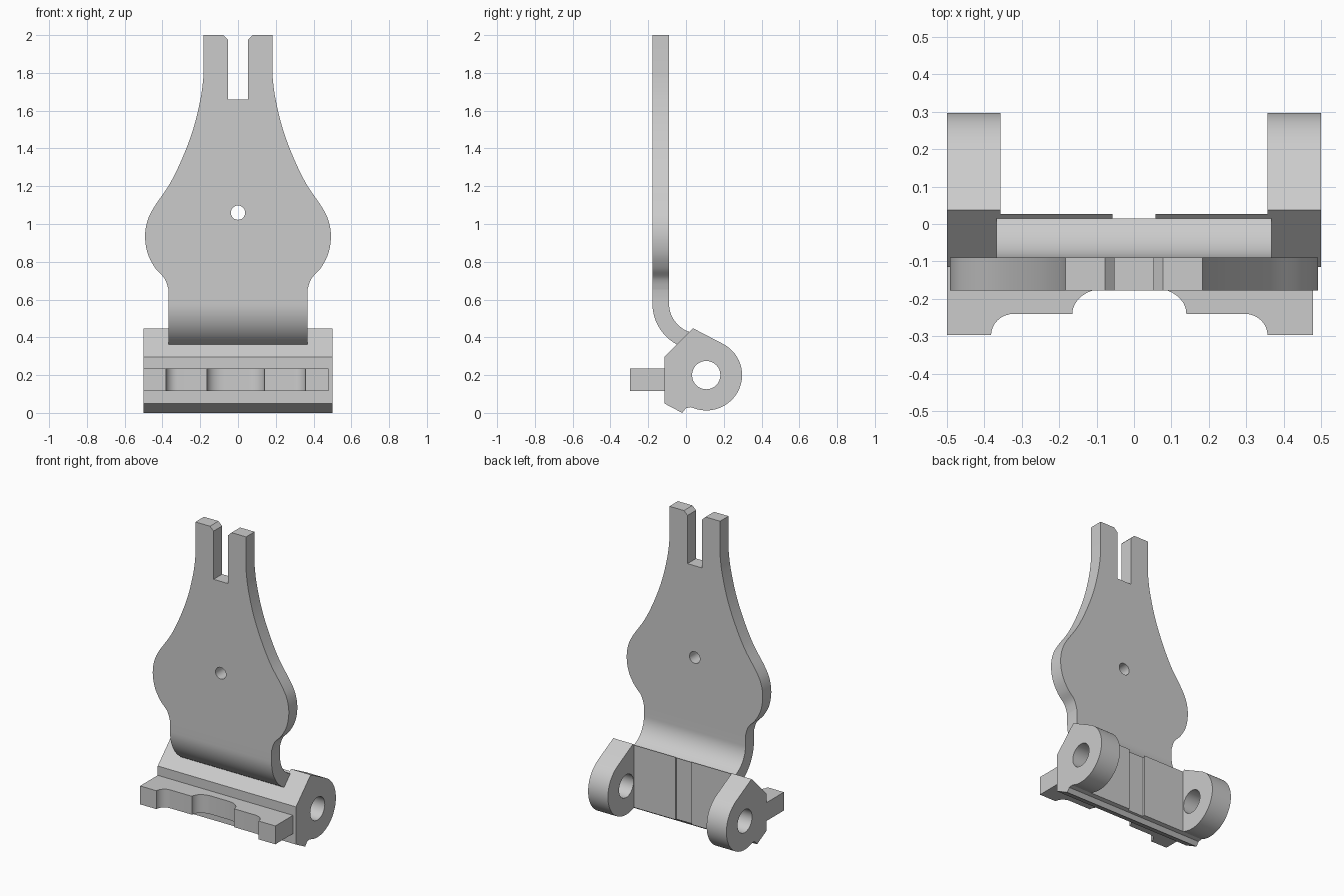
import bpy, bmesh
from math import sin, cos, radians
from mathutils import Vector

if "Cube" in bpy.data.objects:
    bpy.data.objects.remove(bpy.data.objects["Cube"])


def arc(cy, cz, ry, rz, a0, a1, n):
    """Points on an elliptical arc, angles in degrees."""
    angles = [radians(a0 + (a1 - a0) * i / n) for i in range(n + 1)]
    return [(cy + ry * cos(a), cz + rz * sin(a)) for a in angles]


def spline(pts, n=6):
    """Smooth Catmull-Rom curve through the points."""
    p = [Vector(q) for q in [pts[0]] + pts + [pts[-1]]]
    out = []
    for i in range(1, len(p) - 2):
        a, b, c, d = p[i - 1:i + 3]
        for k in range(n):
            t = k / n
            v = 0.5 * (2 * b + (c - a) * t + (2 * a - 5 * b + 4 * c - d) * t * t
                       + (3 * b - a - 3 * c + d) * t ** 3)
            out.append(tuple(v))
    return out + [pts[-1]]


def prism(name, pts, axis, lo, hi):
    """Extrude a closed 2D profile along the given axis from lo to hi."""
    place = {'x': lambda u, v, w: (w, u, v),
             'y': lambda u, v, w: (u, w, v),
             'z': lambda u, v, w: (u, v, w)}[axis]
    bm = bmesh.new()
    face = bm.faces.new([bm.verts.new(place(u, v, lo)) for u, v in pts])
    ext = bmesh.ops.extrude_face_region(bm, geom=[face])
    shift = Vector(place(0, 0, hi - lo))
    for e in ext['geom']:
        if isinstance(e, bmesh.types.BMVert):
            e.co += shift
    bmesh.ops.recalc_face_normals(bm, faces=bm.faces)
    mesh = bpy.data.meshes.new(name)
    bm.to_mesh(mesh)
    bm.free()
    ob = bpy.data.objects.new(name, mesh)
    bpy.context.collection.objects.link(ob)
    return ob


def select(ob):
    bpy.ops.object.select_all(action='DESELECT')
    ob.select_set(True)
    bpy.context.view_layer.objects.active = ob


def boolean(ob, cutter, op='DIFFERENCE'):
    select(ob)
    mod = ob.modifiers.new("cut", 'BOOLEAN')
    mod.operation, mod.solver, mod.object = op, 'EXACT', cutter
    bpy.ops.object.modifier_apply(modifier=mod.name)
    bpy.data.objects.remove(cutter)


def rect(u0, v0, u1, v1):
    return [(u0, v0), (u1, v0), (u1, v1), (u0, v1)]


# Hinge body: full-width side profile, cleared between the two ears
body_profile = ([(-0.115, 0.05), (-0.115, 0.296), (0.037, 0.448)]
                + arc(0.107, 0.2, 0.19, 0.187, 62, -105, 32)
                + [(0.025, 0.03), (0.0, 0.025), (-0.02, 0.0)])
body = prism("hinge_body", body_profile, 'x', -0.5, 0.5)
boolean(body, prism("ear_gap", rect(0.027, -0.2, 0.5, 0.7), 'x', -0.357, 0.357))
boolean(body, prism("back_groove", rect(0.014, -0.2, 0.2, 0.7), 'x', -0.058, 0.058))
boolean(body, prism("pin_hole", arc(0.107, 0.2, 0.075, 0.075, 0, 348.75, 31), 'x', -0.7, 0.7))

# Front flange: top outline with rounded notches
flange_outline = ([(-0.5, -0.1), (-0.5, -0.297)]
                  + arc(-0.32, -0.297, 0.062, 0.057, 180, 90, 8)
                  + arc(-0.075, -0.24, 0.09, 0.068, 180, 90, 8)
                  + arc(0.055, -0.24, 0.085, 0.068, 90, 0, 8)
                  + arc(0.295, -0.297, 0.062, 0.057, 90, 0, 8)
                  + [(0.478, -0.297), (0.478, -0.1)])
prism("front_flange", flange_outline, 'z', 0.115, 0.235)

# Upright plate: bent side profile trimmed by the front outline
plate_profile = ([(-0.178, 2.0)] + arc(0.07, 0.58, 0.248, 0.248, 180, 250, 16)
                 + arc(0.07, 0.58, 0.16, 0.16, 250, 180, 16) + [(-0.09, 2.0)])
plate = prism("bent_plate", plate_profile, 'x', -0.6, 0.6)
side = spline([(0.183, 1.78), (0.197, 1.67), (0.235, 1.51), (0.29, 1.36),
               (0.36, 1.215), (0.444, 1.09), (0.48, 1.015), (0.492, 0.93),
               (0.477, 0.84), (0.437, 0.765), (0.388, 0.71), (0.367, 0.65)])
half = ([(0.052, 1.66), (0.052, 1.975), (0.078, 2.0), (0.078, 2.1), (0.183, 2.1)]
        + side + [(0.367, 0.2)])
outline = half + [(-x, z) for x, z in reversed(half)]
boolean(plate, prism("plate_outline", outline, 'y', -0.5, 0.5), 'INTERSECT')
boolean(plate, prism("plate_hole", arc(0, 1.06, 0.038, 0.038, 0, 345, 23), 'y', -0.5, 0.5))

# Smooth the curved walls, keep edges sharp
for ob in list(bpy.context.scene.objects):
    select(ob)
    bpy.ops.object.shade_smooth_by_angle(angle=radians(25))
